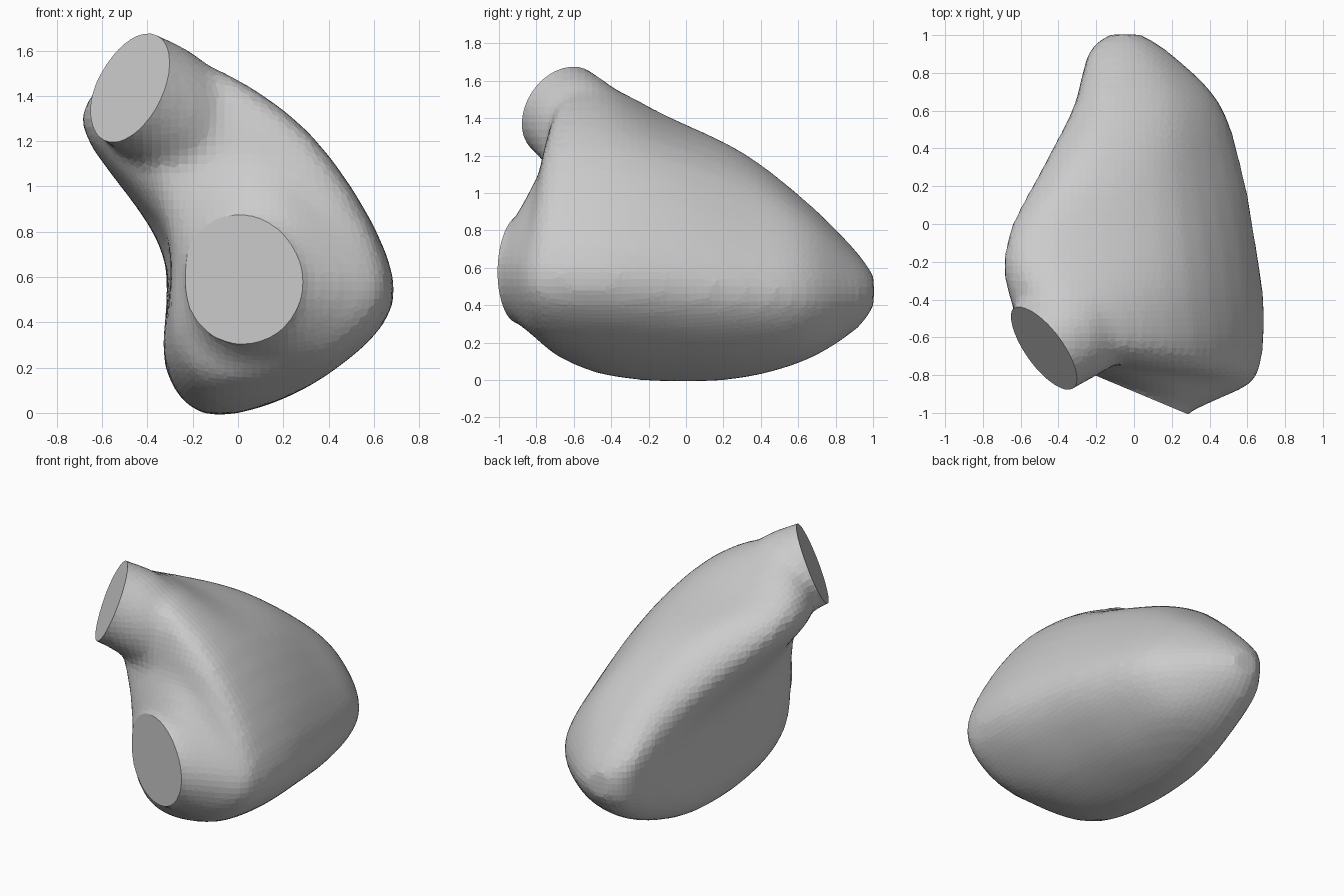
import bpy, bmesh, math
from mathutils import Vector

if "Cube" in bpy.data.objects:
    bpy.data.objects.remove(bpy.data.objects["Cube"])

# openings: centre, outward normal, radius
INLET = (Vector((0.03, -0.9, 0.58)), Vector((-0.385, -0.92, 0.0)).normalized(), 0.268)
OUTLET = (Vector((-0.475, -0.66, 1.435)), Vector((-0.75, -0.55, 0.38)).normalized(), 0.262)


def catmull(a, b, c, d, t):
    return 0.5 * (2 * b + (c - a) * t + (2 * a - 5 * b + 4 * c - d) * t * t
                  + (3 * b - a - 3 * c + d) * t ** 3)


def closed_curve(pts, seg=5):
    n = len(pts)
    return [catmull(pts[i - 1], pts[i], pts[(i + 1) % n], pts[(i + 2) % n], k / seg)
            for i in range(n) for k in range(seg)]


def through(rings, seg=4):
    out, last = [], len(rings) - 1
    for i in range(last):
        four = [rings[max(0, min(last, i + o))] for o in (-1, 0, 1, 2)]
        for k in range(seg):
            out.append([catmull(a, b, c, d, k / seg) for a, b, c, d in zip(*four)])
    return out + [rings[-1]]


def circle(centre, normal, r, n=40, start=math.radians(135)):
    side = Vector((0, 0, 1)).cross(normal).normalized()
    # keep the ring clockwise as seen from the front
    up = normal.cross(side)
    return [centre + r * (side * math.cos(start - 2 * math.pi * i / n)
                          + up * math.sin(start - 2 * math.pi * i / n)) for i in range(n)]


def skin(bm, rings):
    loops = [[bm.verts.new(p) for p in ring] for ring in rings]
    n = len(loops[0])
    faces = [bm.faces.new((a[i], a[(i + 1) % n], b[(i + 1) % n], b[i]))
             for a, b in zip(loops, loops[1:]) for i in range(n)]
    faces += [bm.faces.new(loops[0]), bm.faces.new(loops[-1])]
    bmesh.ops.recalc_face_normals(bm, faces=faces)


# chamber cross-sections from front to back: y, tilt, then (x, z) clockwise from the upper left
SECTIONS = [
    (-0.77, .15, [(-.27, .98), (-.03, 1.13), (.27, 1.0), (.6, .57), (.4, .28), (.02, .22), (-.23, .36), (-.27, .68)]),
    (-0.69, .1, [(-.40, 1.2), (-.2, 1.5), (.32, 1.2), (.67, .58), (.43, .24), (-.05, .13), (-.28, .3), (-.3, .75)]),
    (-0.45, 0, [(-.64, 1.28), (-.34, 1.58), (.3, 1.24), (.69, .57), (.42, .19), (-.08, .03), (-.32, .25), (-.31, .75)]),
    (-0.10, 0, [(-.68, 1.25), (-.42, 1.41), (.26, 1.18), (.645, .55), (.38, .16), (-.1, -.01), (-.32, .2), (-.33, .72)]),
    (0.30, 0, [(-.49, 1.06), (-.25, 1.22), (.22, 1.04), (.57, .5), (.32, .14), (-.1, .01), (-.31, .2), (-.32, .66)]),
    (0.65, 0, [(-.30, .84), (-.12, .95), (.22, .83), (.45, .47), (.26, .19), (-.08, .11), (-.25, .25), (-.29, .55)]),
    (0.91, 0, [(-.23, .63), (-.1, .69), (.08, .63), (.19, .46), (.09, .32), (-.08, .27), (-.2, .34), (-.23, .47)]),
]
rings = [closed_curve([Vector((x, y - tilt * x, z)) for x, z in pts]) for y, tilt, pts in SECTIONS]
tip = Vector((-0.06, 1.005, 0.47))
rings.append([Vector((tip.x + (p.x - tip.x) * .4, tip.y, tip.z + (p.z - tip.z) * .4)) for p in rings[-1]])

bm = bmesh.new()
c, n, r = INLET
skin(bm, [circle(c + n * 0.12, n, r * 0.95), circle(c, n, r)] + through(rings))

# outflow tube
c, n, r = OUTLET
skin(bm, through([
    circle(c + n * 0.12, n, r), circle(c, n, r),
    circle(c - n * 0.2 + Vector((0.02, 0, -0.03)), n, r * 1.05),
    circle(Vector((-0.1, -0.42, 1.12)), Vector((-0.6, -0.4, 0.6)).normalized(), 0.27)]))
me = bpy.data.meshes.new("chamber")
bm.to_mesh(me)
bm.free()
chamber = bpy.data.objects.new("heart_chamber", me)
bpy.context.collection.objects.link(chamber)

# fuse the parts and soften the joins
rem = chamber.modifiers.new("fuse", 'REMESH')
rem.mode, rem.voxel_size = 'VOXEL', 0.04
sm = chamber.modifiers.new("soften", 'SMOOTH')
sm.factor, sm.iterations = 0.5, 6
fused = bpy.data.meshes.new_from_object(chamber.evaluated_get(bpy.context.evaluated_depsgraph_get()))
chamber.modifiers.clear()

# slice the two openings flat
bm = bmesh.new()
bm.from_mesh(fused)
for (c, n, r), reach in ((INLET, 0.36), (OUTLET, 0.42)):
    faces = [f for f in bm.faces if (f.calc_center_median() - c).length < reach]
    geom = list({v for f in faces for v in f.verts}) + list({e for f in faces for e in f.edges}) + faces
    bmesh.ops.bisect_plane(bm, geom=geom, plane_co=c, plane_no=n, clear_outer=True)
    bmesh.ops.holes_fill(bm, edges=[e for e in bm.edges if e.is_boundary], sides=0)
bmesh.ops.recalc_face_normals(bm, faces=bm.faces)
for f in bm.faces:
    f.smooth = False
bm.to_mesh(fused)
bm.free()
chamber.data = fused
